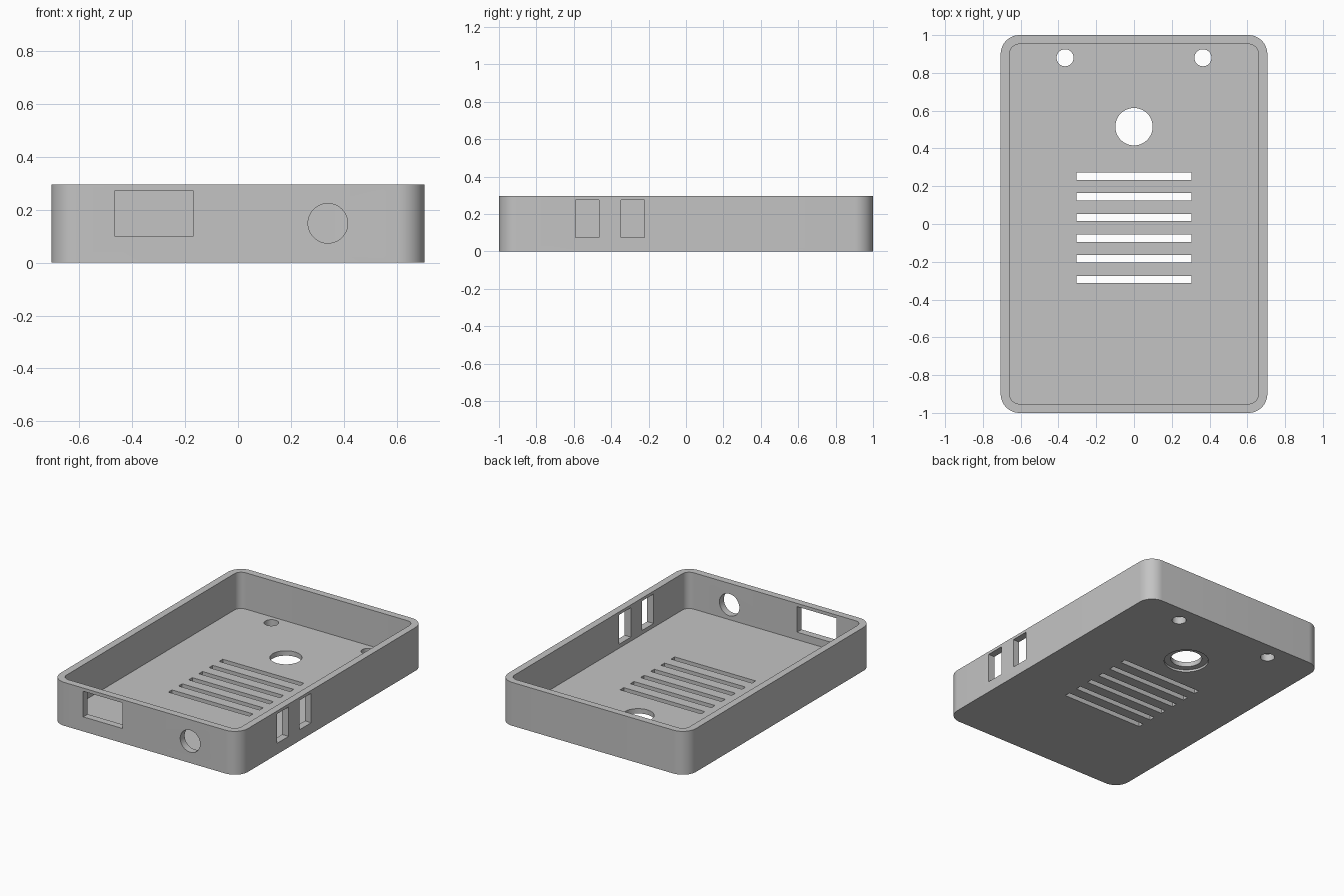
import bpy, bmesh, math
from mathutils import Matrix

if "Cube" in bpy.data.objects:
    bpy.data.objects.remove(bpy.data.objects["Cube"], do_unlink=True)

grey = bpy.data.materials.new("mid_grey_plastic")
grey.use_nodes = True
colour = (0.55, 0.55, 0.55, 1)
grey.diffuse_color = colour
grey.node_tree.nodes["Principled BSDF"].inputs["Base Color"].default_value = colour

HALF_X, HALF_Y, HEIGHT = 0.706, 1.0, 0.295
WALL = FLOOR = 0.048


def make_object(name, bm):
    mesh = bpy.data.meshes.new(name)
    bm.to_mesh(mesh)
    bm.free()
    mesh.materials.append(grey)
    obj = bpy.data.objects.new(name, mesh)
    bpy.context.collection.objects.link(obj)
    return obj


def rounded_block(name, hx, hy, z0, z1, radius, steps=12):
    """Upright slab with rounded vertical corners."""
    bm = bmesh.new()
    ring = []
    for corner, (sx, sy) in enumerate(((1, 1), (-1, 1), (-1, -1), (1, -1))):
        for i in range(steps + 1):
            a = (corner + i / steps) * math.pi / 2
            ring.append(bm.verts.new((sx * (hx - radius) + radius * math.cos(a),
                                      sy * (hy - radius) + radius * math.sin(a), z0)))
    base = bm.faces.new(ring)
    top = bmesh.ops.extrude_face_region(bm, geom=[base])["geom"]
    bmesh.ops.translate(bm, vec=(0, 0, z1 - z0),
                        verts=[v for v in top if isinstance(v, bmesh.types.BMVert)])
    bmesh.ops.recalc_face_normals(bm, faces=bm.faces)
    return make_object(name, bm)


def cut(cutter):
    """Subtract the cutter from the case, then discard it."""
    cutter.hide_render = True
    mod = case.modifiers.new("cut", "BOOLEAN")
    mod.operation, mod.solver, mod.object = "DIFFERENCE", "EXACT", cutter
    bpy.context.view_layer.objects.active = case
    bpy.ops.object.modifier_apply(modifier=mod.name)
    bpy.data.objects.remove(cutter, do_unlink=True)


def cut_box(name, centre, size):
    bm = bmesh.new()
    bmesh.ops.create_cube(bm, size=1, matrix=Matrix.Translation(centre) @ Matrix.Diagonal((*size, 1)))
    cut(make_object(name, bm))


def cut_hole(name, centre, radius, depth, axis="Z"):
    turn = Matrix.Rotation(math.pi / 2, 4, "X") if axis == "Y" else Matrix()
    bm = bmesh.new()
    bmesh.ops.create_cone(bm, cap_ends=True, segments=48, radius1=radius, radius2=radius,
                          depth=depth, matrix=Matrix.Translation(centre) @ turn)
    cut(make_object(name, bm))


# Open-topped tray
case = rounded_block("case_shell", HALF_X, HALF_Y, 0, HEIGHT, 0.1)
cut(rounded_block("cavity", HALF_X - WALL, HALF_Y - WALL, FLOOR, HEIGHT + 0.1, 0.05))

# Floor: vent slots, screw holes, and a centre hole recessed from below
for i in range(6):
    cut_box("vent_slot", (0, 0.253 - i * 0.1094, 0), (0.61, 0.039, 0.2))
for side in (-1, 1):
    cut_hole("screw_hole", (side * 0.365, 0.88, 0), 0.045, 0.2)
cut_hole("centre_hole", (0, 0.515, 0), 0.099, 0.2)
cut_hole("centre_recess", (0, 0.515, 0), 0.14, 0.03)

# Front wall: socket window and round jack
cut_box("socket_window", (-0.317, -HALF_Y, 0.186), (0.295, 0.2, 0.174))
cut_hole("jack_hole", (0.34, -HALF_Y, 0.149), 0.075, 0.2, "Y")

# Left wall: two port openings
for y in (-0.528, -0.285):
    cut_box("port_opening", (HALF_X, y, 0.175), (0.2, 0.127, 0.2))

# Smooth round corners, keep edges crisp
bpy.ops.object.select_all(action="DESELECT")
case.select_set(True)
bpy.context.view_layer.objects.active = case
bpy.ops.object.shade_smooth_by_angle(angle=math.radians(30))
